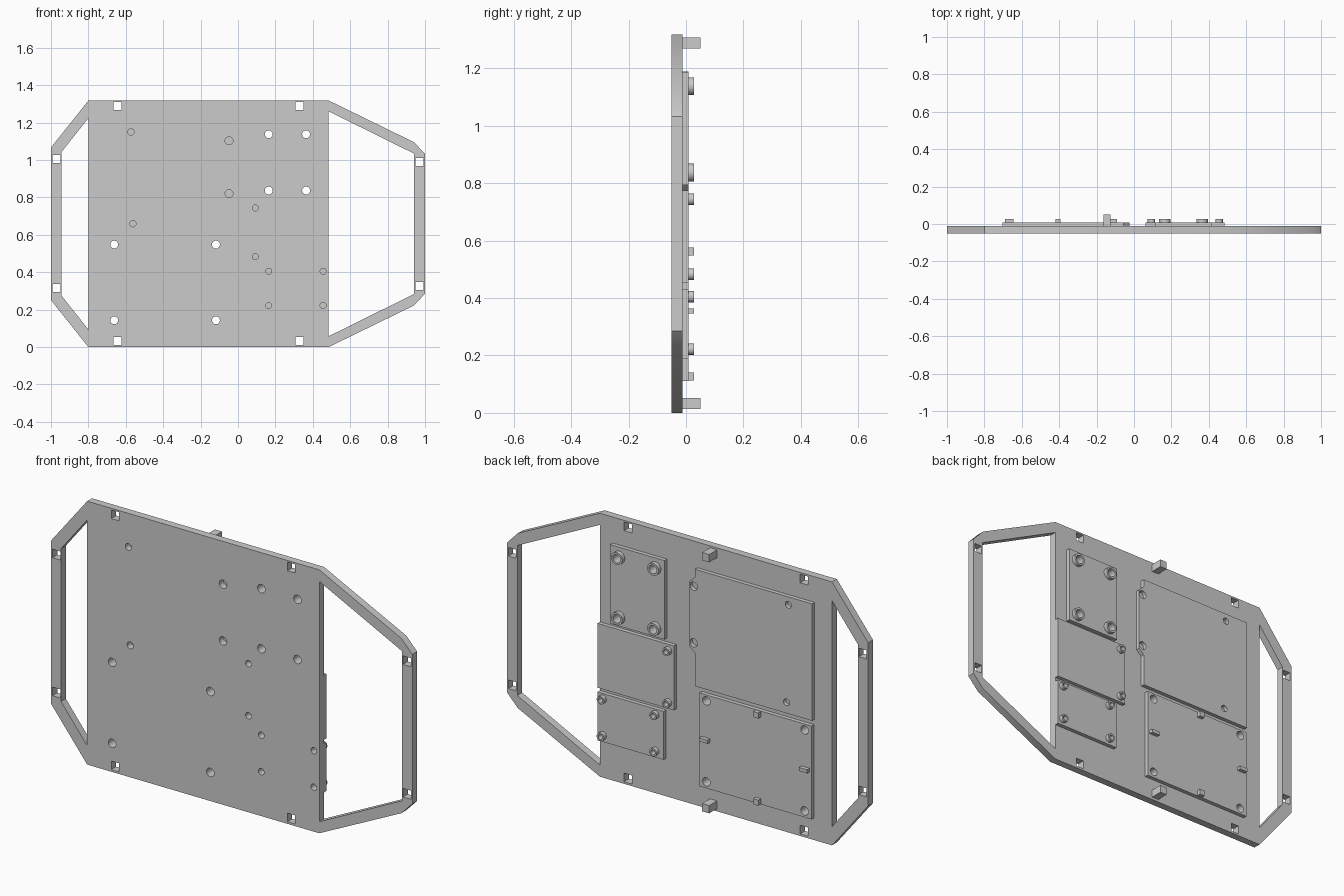
import bpy, bmesh, math

if "Cube" in bpy.data.objects:
    bpy.data.objects.remove(bpy.data.objects["Cube"])

grey = bpy.data.materials.new("plain grey")
grey.diffuse_color = (0.6, 0.6, 0.6, 1)
grey.use_nodes = True
grey.node_tree.nodes["Principled BSDF"].inputs["Base Color"].default_value = grey.diffuse_color

H = 1.318                                   # plate height
FRONT, BACK, PAD, BOSS, POST = -0.05, -0.012, 0.008, 0.028, 0.05


def rect(x0, x1, z0, z1):
    return [(x0, z0), (x1, z0), (x1, z1), (x0, z1)]


def square(x, z, s=0.0215):
    return rect(x - s, x + s, z - s, z + s)


def circle(x, z, r, n=32):
    return [(x + r * math.cos(2 * math.pi * i / n),
             z + r * math.sin(2 * math.pi * i / n)) for i in range(n)]


def mirror_z(points):
    """Close a lower half profile with its reflection about the mid height."""
    return points + [(x, H - z) for x, z in reversed(points)]


def sheet(name, loops, y0, y1):
    """Extrude a front-view outline (first loop) with holes (other loops)."""
    cu = bpy.data.curves.new(name, 'CURVE')
    cu.dimensions = '2D'
    cu.fill_mode = 'BOTH'
    cu.extrude = (y1 - y0) / 2
    for pts in loops:
        sp = cu.splines.new('POLY')
        sp.points.add(len(pts) - 1)
        for p, (x, z) in zip(sp.points, pts):
            p.co = (x, z, 0, 1)
        sp.use_cyclic_u = True
    tmp = bpy.data.objects.new(name + "_curve", cu)
    bpy.context.collection.objects.link(tmp)
    dg = bpy.context.evaluated_depsgraph_get()
    me = bpy.data.meshes.new_from_object(tmp.evaluated_get(dg))
    bpy.data.objects.remove(tmp)
    # stand the sheet upright, weld it and tidy the normals
    bm = bmesh.new()
    bm.from_mesh(me)
    for v in bm.verts:
        x, z, d = v.co
        v.co = (x, (y0 + y1) / 2 - d, z)
    bmesh.ops.remove_doubles(bm, verts=bm.verts, dist=1e-5)
    bmesh.ops.recalc_face_normals(bm, faces=bm.faces)
    bm.to_mesh(me)
    bm.free()
    me.name = name
    me.materials.clear()
    me.materials.append(grey)
    ob = bpy.data.objects.new(name, me)
    bpy.context.collection.objects.link(ob)
    bpy.ops.object.select_all(action='DESELECT')
    ob.select_set(True)
    bpy.context.view_layer.objects.active = ob
    bpy.ops.object.shade_smooth_by_angle(angle=math.radians(30))
    return ob


# Hole groups: centres for each mounting pad
holes_a = [(x, z) for x in (0.164, 0.364) for z in (0.837, 1.138)]
holes_b = [(0.093, 0.483), (0.093, 0.744)]
holes_c = [(x, z) for x in (0.164, 0.455) for z in (0.222, 0.405)]
holes_d = [(-0.572, 1.15, 0.017), (-0.562, 0.66, 0.017),
           (-0.048, 1.103, 0.021), (-0.048, 0.82, 0.021)]
holes_e = [(x, z) for x in (-0.662, -0.118) for z in (0.143, 0.548)]

# Base plate with side handles, slots and screw holes
outline = mirror_z([(-1, 0.251), (-0.8, 0), (0.485, 0), (0.94, 0.222), (1, 0.285)])
left_opening = mirror_z([(-0.945, 0.277), (-0.8, 0.094)])
right_opening = mirror_z([(0.485, 0.058), (0.942, 0.284)])
slots = [square(x, z) for x in (-0.645, 0.33) for z in (0.032, H - 0.03)]
slots += [square(-0.97, z) for z in (0.315, 1.005)]
slots += [square(0.97, z) for z in (0.327, 0.99)]
blind = [(x, z, 0.016) for x, z in holes_b + holes_c] + holes_d
through = [circle(x, z, 0.021) for x, z in holes_a + holes_e]
sheet("base_plate", [outline, left_opening, right_opening] + slots + through
      + [circle(*h) for h in blind], FRONT, BACK)

# Thin floors closing the blind holes
for i, h in enumerate(blind):
    sheet(f"hole_floor_{i}", [circle(*h)], BACK - 0.004, BACK)

# Raised mounting pads on the back
pad_d = [(-0.703, 0.605), (-0.055, 0.605), (-0.055, 0.77), (-0.025, 0.797),
         (-0.025, 1.122), (-0.055, 1.15), (-0.055, 1.19), (-0.703, 1.19)]
pads = {
    "upper_pad": (rect(0.114, 0.414, 0.793, 1.188), [(x, z, 0.021) for x, z in holes_a]),
    "middle_pad": (rect(0.062, 0.485, 0.453, 0.775), [(x, z, 0.012) for x, z in holes_b]),
    "lower_pad": (rect(0.118, 0.485, 0.19, 0.432), [(x, z, 0.012) for x, z in holes_c]),
    "large_pad": (pad_d, holes_d),
    "square_pad": (rect(-0.70, -0.08, 0.111, 0.578), [(x, z, 0.021) for x, z in holes_e]),
}
for name, (shape, holes) in pads.items():
    sheet(name, [shape] + [circle(*h) for h in holes], BACK, PAD)

# Ring standoffs on the three smaller pads
for i, (x, z) in enumerate(holes_a):
    sheet(f"wide_standoff_{i}", [circle(x, z, 0.031), circle(x, z, 0.021)], PAD, BOSS)
for i, (x, z) in enumerate(holes_b + holes_c):
    sheet(f"narrow_standoff_{i}", [circle(x, z, 0.02), circle(x, z, 0.012)], PAD, BOSS)

# Locating tabs around the square pad
tabs = [rect(-0.42, -0.392, 0.548, 0.576), rect(-0.42, -0.392, 0.112, 0.14),
        rect(-0.69, -0.645, 0.346, 0.364), rect(-0.138, -0.092, 0.346, 0.364)]
for i, t in enumerate(tabs):
    sheet(f"locating_tab_{i}", [t], PAD, BOSS)

# Tall posts near the top and bottom edges
for name, z in (("top_post", 1.289), ("bottom_post", 0.033)):
    sheet(name, [square(-0.144, z, 0.0195)], BACK, POST)
